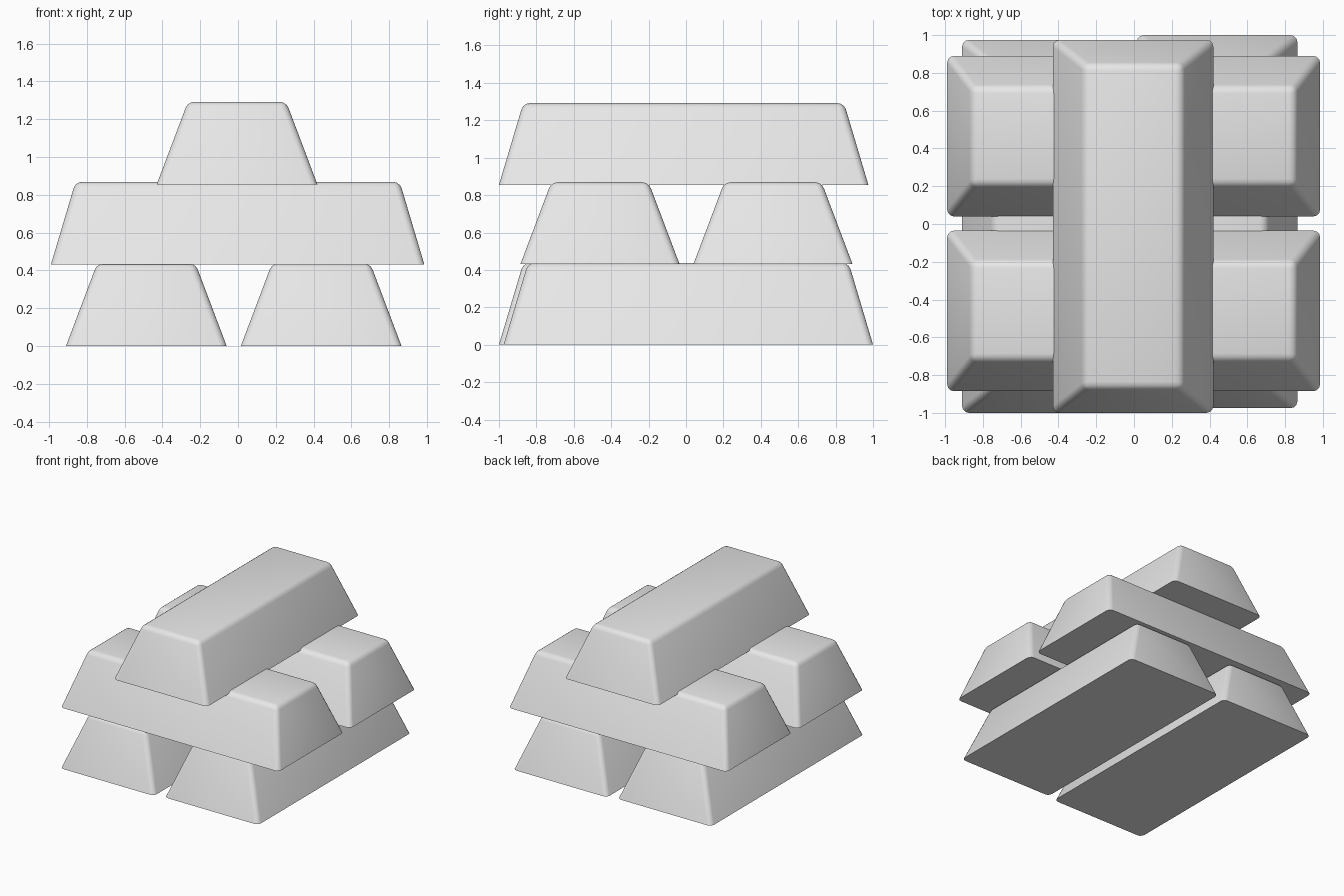
import bpy
import bmesh
import math

old = bpy.data.objects.get("Cube")
if old:
    bpy.data.objects.remove(old, do_unlink=True)

grey = bpy.data.materials.new("plain grey")
grey.use_nodes = True
colour = (0.8, 0.8, 0.8, 1)
grey.diffuse_color = colour
grey.node_tree.nodes["Principled BSDF"].inputs["Base Color"].default_value = colour

# Ingot dimensions
WIDTH, LENGTH, HEIGHT = 0.85, 1.975, 0.437
INSET_SIDE, INSET_END = 0.165, 0.13
ROUNDING = 0.035


def ingot(name, x, y, z, crosswise=False):
    """Tapered bar, long axis on y, with every edge rounded but the base."""
    bm = bmesh.new()
    bmesh.ops.create_cube(bm, size=1)
    for v in bm.verts:
        top = v.co.z > 0
        v.co.x *= WIDTH - (2 * INSET_SIDE if top else 0)
        v.co.y *= LENGTH - (2 * INSET_END if top else 0)
        v.co.z = HEIGHT if top else 0
    edges = [e for e in bm.edges if any(v.co.z > 0 for v in e.verts)]
    bmesh.ops.bevel(bm, geom=edges, offset=ROUNDING, offset_type='OFFSET',
                    segments=3, profile=0.5, affect='EDGES')
    bmesh.ops.recalc_face_normals(bm, faces=bm.faces[:])
    mesh = bpy.data.meshes.new(name)
    bm.to_mesh(mesh)
    bm.free()
    mesh.materials.append(grey)
    obj = bpy.data.objects.new(name, mesh)
    bpy.context.collection.objects.link(obj)
    obj.location = (x, y, z)
    obj.rotation_euler.z = math.pi / 2 if crosswise else 0
    bpy.ops.object.select_all(action='DESELECT')
    obj.select_set(True)
    bpy.context.view_layer.objects.active = obj
    bpy.ops.object.shade_smooth_by_angle(angle=math.radians(40))
    return obj


# Bottom layer, slightly staggered
ingot("bottom_bar_right", -0.485, -0.0125, 0)
ingot("bottom_bar_left", 0.44, 0.0125, 0)

# Middle layer, laid across
ingot("middle_bar_front", -0.002, -0.46, 0.432, crosswise=True)
ingot("middle_bar_back", -0.002, 0.465, 0.432, crosswise=True)

# Single bar on top
ingot("top_bar", -0.005, -0.0125, 0.855)
